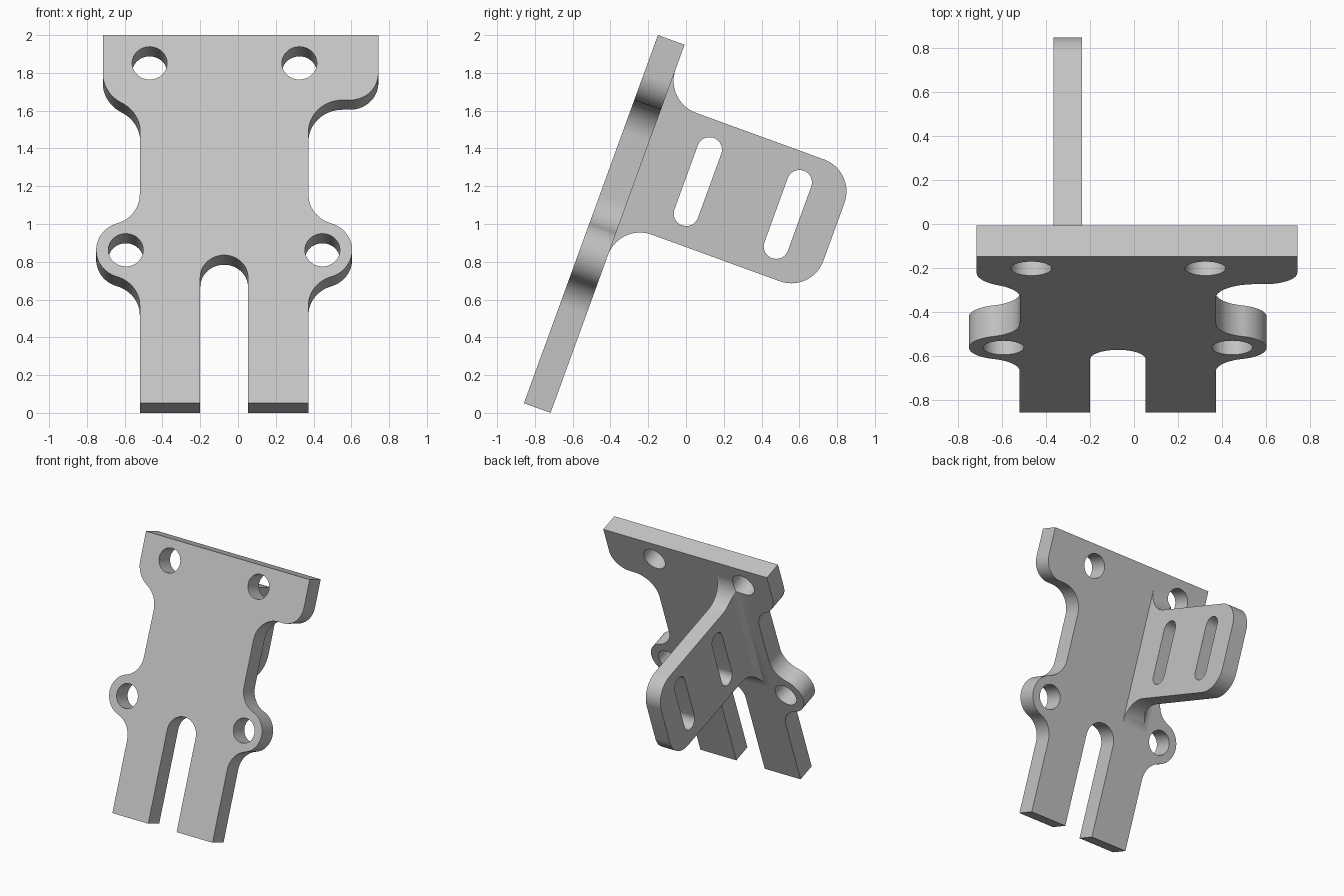
import bpy
from math import sin, cos, radians, degrees, atan2, sqrt, pi
from mathutils import Vector, Matrix

cube = bpy.data.objects.get("Cube")
if cube:
    bpy.data.objects.remove(cube, do_unlink=True)

# Tilted frame: X across, V up the plate, W out of its back
TILT = radians(20)
X = Vector((1, 0, 0))
V = Vector((0, sin(TILT), cos(TILT)))
W = Vector((0, cos(TILT), -sin(TILT)))
THICK = 0.15
ORIGIN = Vector((0, -0.858, THICK * sin(TILT)))

grey = bpy.data.materials.new("plain_grey")
grey.use_nodes = True
grey.diffuse_color = (0.55, 0.55, 0.55, 1)
grey.node_tree.nodes["Principled BSDF"].inputs["Base Color"].default_value = (0.55, 0.55, 0.55, 1)


def arc(cx, cy, r, start, end):
    n = max(4, int(abs(end - start) / 5))
    angles = [radians(start + (end - start) * i / n) for i in range(n + 1)]
    return [(cx + r * cos(a), cy + r * sin(a)) for a in angles]


def circle(cx, cy, r):
    return arc(cx, cy, r, 0, 360)[:-1]


def baked(obj):
    """Mesh copy of an object with its modifiers applied."""
    graph = bpy.context.evaluated_depsgraph_get()
    return bpy.data.meshes.new_from_object(obj.evaluated_get(graph), depsgraph=graph)


def extrude_profile(name, loops, a, b, low, high):
    """Solid from an outline and hole loops in the a-b plane, along a x b."""
    import bmesh
    curve = bpy.data.curves.new(name, "CURVE")
    curve.dimensions = "2D"
    curve.fill_mode = "BOTH"
    curve.extrude = (high - low) / 2
    for loop in loops:
        spline = curve.splines.new("POLY")
        spline.points.add(len(loop) - 1)
        for point, (px, py) in zip(spline.points, loop):
            point.co = (px, py, 0, 1)
        spline.use_cyclic_u = True
    temp = bpy.data.objects.new(name + "_curve", curve)
    bpy.context.collection.objects.link(temp)
    mesh = baked(temp)
    bpy.data.objects.remove(temp, do_unlink=True)
    n = a.cross(b)
    frame = Matrix((a, b, n)).transposed().to_4x4()
    frame.translation = ORIGIN + n * (low + high) / 2
    mesh.transform(frame)
    bm = bmesh.new()
    bm.from_mesh(mesh)
    bmesh.ops.remove_doubles(bm, verts=bm.verts, dist=0.0001)
    bmesh.ops.recalc_face_normals(bm, faces=bm.faces)
    bm.to_mesh(mesh)
    bm.free()
    mesh.materials.clear()
    mesh.materials.append(grey)
    obj = bpy.data.objects.new(name, mesh)
    bpy.context.collection.objects.link(obj)
    return obj


def cut(obj, cutter):
    mod = obj.modifiers.new("cut", "BOOLEAN")
    mod.operation = "DIFFERENCE"
    mod.solver = "EXACT"
    mod.object = cutter
    cutter.hide_render = True
    mesh = baked(obj)
    obj.modifiers.clear()
    obj.data = mesh
    bpy.data.objects.remove(cutter, do_unlink=True)


def finish(obj):
    obj.data.polygons.foreach_set("use_smooth", [True] * len(obj.data.polygons))
    obj.data.set_sharp_from_angle(angle=radians(30))


# Plate outline pieces
MID = -0.0735
LEFT, RIGHT = -0.52, 0.373
TOP = 2.074
EAR_X, EAR_V, EAR_R, BLEND = 0.447, 0.863, 0.157, 0.17
HOLE_R = 0.0925


def mirrored(points):
    return [(2 * MID - px, py) for px, py in reversed(points)]


out = RIGHT + BLEND - EAR_X
rise = sqrt((EAR_R + BLEND) ** 2 - out ** 2)
phi = degrees(atan2(rise, -out))
ear = (arc(RIGHT + BLEND, EAR_V - rise, BLEND, 180, phi)
       + arc(EAR_X, EAR_V, EAR_R, phi - 180, 180 - phi)[1:]
       + arc(RIGHT + BLEND, EAR_V + rise, BLEND, 360 - phi, 180)[1:])

slot = arc(MID, 0.708, 0.1265, 180, 0)
right_shoulder = (arc(RIGHT + 0.18, 1.528, 0.18, 180, 90)
                  + arc(0.593, 1.858, 0.15, 270, 360))
S = 0.187
turn = radians(242)
left_shoulder = (arc(-0.716 + S, 1.858, S, 180, 242)
                 + arc(-0.716 + S + 2 * S * cos(turn), 1.858 + 2 * S * sin(turn), S, 62, 0)[1:])

outline = ([(LEFT, 0), (slot[0][0], 0)] + slot + [(slot[-1][0], 0), (RIGHT, 0)]
           + ear + right_shoulder + [(0.743, TOP), (-0.716, TOP)]
           + left_shoulder + mirrored(ear))
top_holes = [circle(-0.468, 1.916, HOLE_R), circle(0.325, 1.916, HOLE_R)]
ear_holes = [circle(EAR_X, EAR_V, HOLE_R), circle(2 * MID - EAR_X, EAR_V, HOLE_R)]
plate = extrude_profile("mounting_plate", [outline] + top_holes + ear_holes, X, V, -THICK, 0)
finish(plate)

# Side fin with flared root, rounded outer corners and two long slots
FIN_LOW, FIN_HIGH, FIN_END, R = 1.07, 1.756, 1.232, 0.18
FIN_X0, FIN_X1, ROOT = -0.366, -0.236, 0.1
inner = THICK - 0.04
fin_outline = ([(inner, FIN_LOW - R)]
               + arc(THICK + R, FIN_LOW - R, R, 180, 90)
               + arc(FIN_END - R, FIN_LOW + R, R, 270, 360)
               + arc(FIN_END - R, FIN_HIGH - R, R, 0, 90)
               + arc(THICK + R, FIN_HIGH + R, R, 270, 180)
               + [(inner, FIN_HIGH + R)])
fin_slots = [arc(w, 1.597, 0.066, 0, 180) + arc(w, 1.237, 0.066, 180, 360)
             for w in (0.464, 0.971)]
fin = extrude_profile("side_fin", [fin_outline] + fin_slots, W, V, FIN_X0 - ROOT, FIN_X1)

# Trim one side of the fin to leave a rounded root against the plate
trim = (arc(FIN_X0 - ROOT, THICK + ROOT, ROOT, 270, 360)
        + [(FIN_X0, 1.5), (-0.7, 1.5), (-0.7, THICK)])
cut(fin, extrude_profile("root_trim", [trim], X, W, 0.5, 2.5))

# Keep the bolt hole open through the root
cut(fin, extrude_profile("hole_trim", top_holes[:1], X, V, -0.5, 0.1))
finish(fin)
